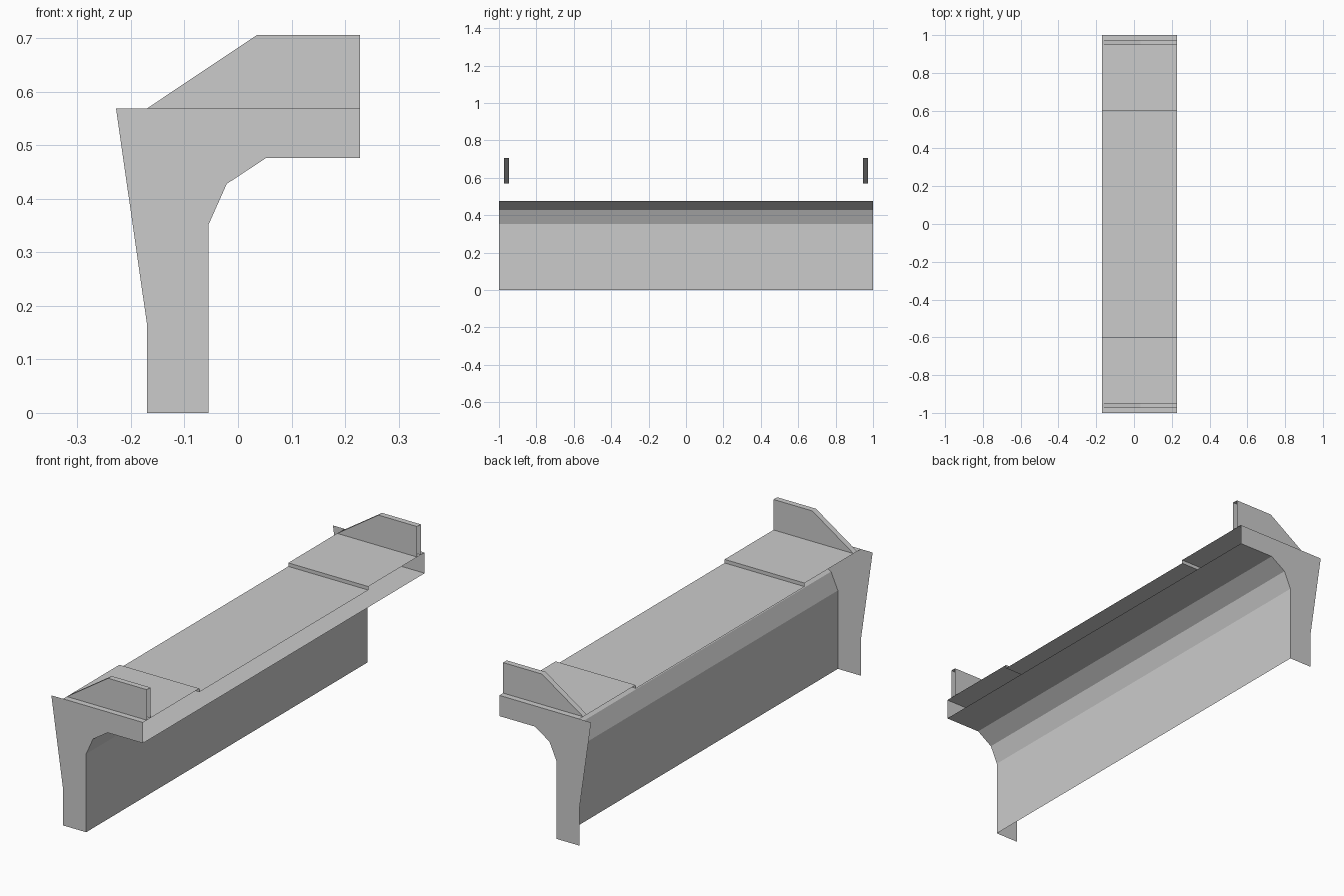
import bpy
import bmesh
from mathutils import Vector

cube = bpy.data.objects.get("Cube")
if cube:
    bpy.data.objects.remove(cube, do_unlink=True)

# Single concrete colour
concrete = bpy.data.materials.new("concrete_grey")
concrete.use_nodes = True
colour = (0.6, 0.6, 0.6, 1.0)
concrete.diffuse_color = colour
concrete.node_tree.nodes["Principled BSDF"].inputs["Base Color"].default_value = colour


def finish(name, bm):
    mesh = bpy.data.meshes.new(name)
    bm.to_mesh(mesh)
    bm.free()
    mesh.materials.append(concrete)
    obj = bpy.data.objects.new(name, mesh)
    bpy.context.collection.objects.link(obj)
    return obj


def strip(bm, points, offset):
    """Sweep an open line of points by an offset into a thin sheet."""
    near = [bm.verts.new(p) for p in points]
    far = [bm.verts.new(Vector(p) + Vector(offset)) for p in points]
    for i in range(len(points) - 1):
        bm.faces.new((near[i], near[i + 1], far[i + 1], far[i]))
    return near, far


HALF = 1.0        # half length along y
EDGE = 0.228      # outer edge of the cantilever
STEM = -0.17      # rear line of the stem and deck
TOP = 0.569       # deck level at the ends
SOFFIT = [(-0.055, 0), (-0.055, 0.352), (-0.021, 0.428), (0.052, 0.476), (EDGE, 0.476)]

# Stem wall and faceted underside, one open sheet
bm = bmesh.new()
strip(bm, [(x, -HALF, z) for x, z in SOFFIT], (0, 2 * HALF, 0))
finish("stem_wall_and_soffit", bm)

# Deck sheet with a shallow recess in the middle
bm = bmesh.new()
LOW = TOP - 0.016
deck_line = [(-HALF, TOP), (-0.6, TOP), (-0.6, LOW), (0.6, LOW), (0.6, TOP), (HALF, TOP)]
strip(bm, [(STEM, y, z) for y, z in deck_line], (EDGE - STEM, 0, 0))
bmesh.ops.reverse_faces(bm, faces=bm.faces[:])
finish("deck", bm)

# End plates and the parapets standing beside them
end_profile = SOFFIT + [(EDGE, TOP), (-EDGE, TOP), (STEM, 0.165), (STEM, 0)]
parapet_line = [(STEM, TOP), (0.035, 0.706), (EDGE, 0.706)]
for label, side in (("front", -1), ("back", 1)):
    bm = bmesh.new()
    face = bm.faces.new([bm.verts.new((x, side * HALF, z)) for x, z in end_profile])
    face.normal_update()
    if face.normal.y * side < 0:
        face.normal_flip()
    finish(label + "_end_plate", bm)

    # Parapet: two side sheets joined over the slope and top, open at the outer end
    bm = bmesh.new()
    near, far = strip(bm, [(x, side * 0.96 - 0.013, z) for x, z in parapet_line], (0, 0.026, 0))
    for row, y in ((near, side * 0.96 - 0.013), (far, side * 0.96 + 0.013)):
        bm.faces.new(row + [bm.verts.new((EDGE, y, TOP))])
    bmesh.ops.recalc_face_normals(bm, faces=bm.faces[:])
    finish(label + "_parapet", bm)
